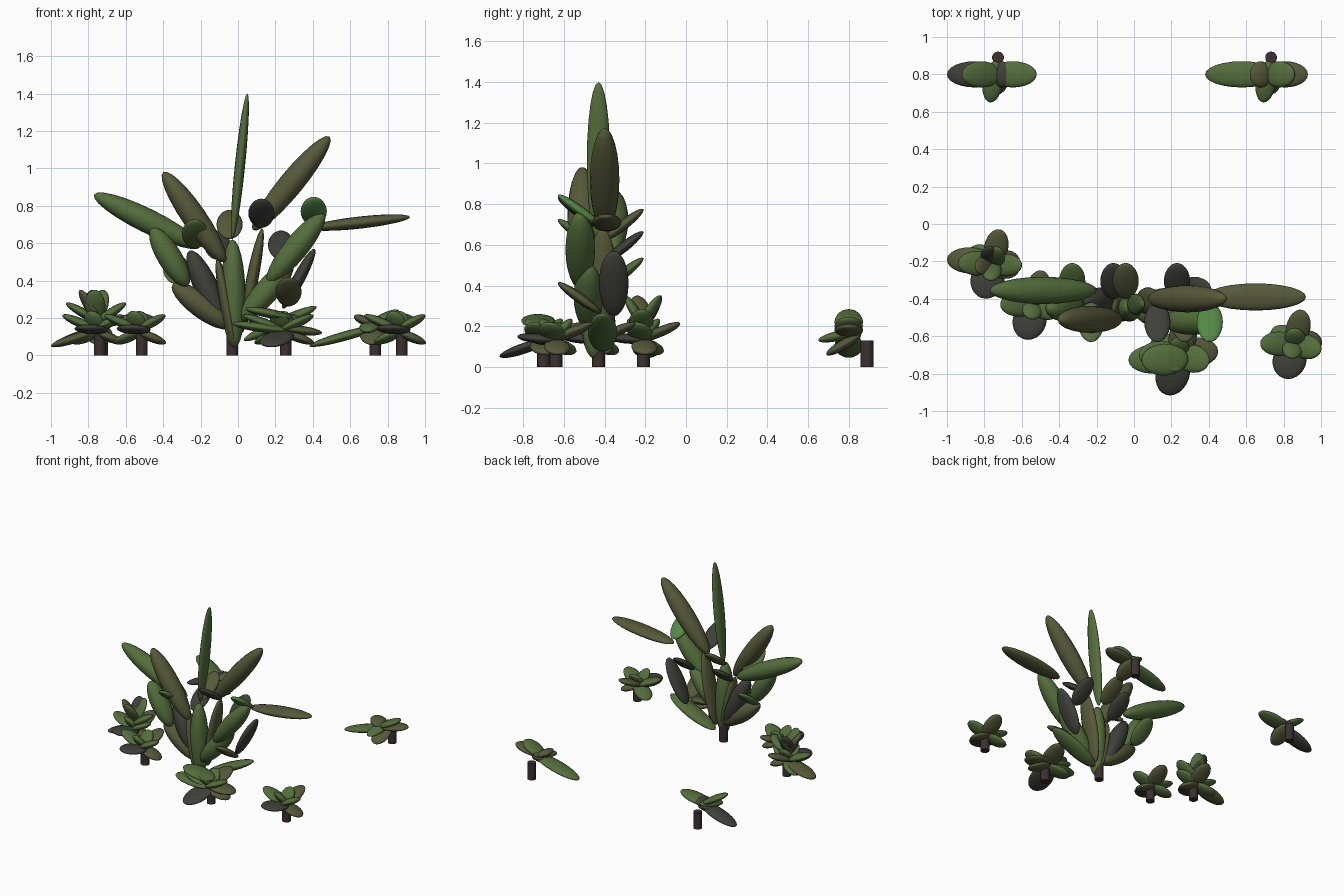
import bpy
from math import cos, sin, radians
from mathutils import Vector, Matrix

if "Cube" in bpy.data.objects:
    bpy.data.objects.remove(bpy.data.objects["Cube"])


def material(name, rgb):
    m = bpy.data.materials.new(name)
    m.diffuse_color = (*rgb, 1)
    m.use_nodes = True
    m.node_tree.nodes["Principled BSDF"].inputs["Base Color"].default_value = m.diffuse_color
    return m


MATS = {
    'g': material('leaf_green', (0.09, 0.155, 0.045)),
    'o': material('leaf_olive', (0.095, 0.10, 0.042)),
    'd': material('leaf_dark', (0.05, 0.052, 0.042)),
    'b': material('leaf_bright', (0.09, 0.25, 0.06)),
}
BARK = material('bark', (0.045, 0.03, 0.03))


def leaf(name, a, b, mat, width=0.14, thick=0.05):
    """Flattened ellipsoid from point a to point b; its width lies level."""
    a, b = Vector(a), Vector(b)
    d = b - a
    zax = d.normalized()
    xax = Vector((0, 0, 1)).cross(zax).normalized()
    rot = Matrix((xax, zax.cross(xax), zax)).transposed().to_4x4()
    bpy.ops.mesh.primitive_uv_sphere_add(segments=16, ring_count=12, radius=1)
    ob = bpy.context.object
    ob.name = name + '_leaf'
    ob.data.transform(rot @ Matrix.Diagonal((width / 2, thick / 2, d.length / 2, 1)))
    ob.location = (a + b) / 2
    bpy.ops.object.shade_smooth()
    ob.data.materials.append(MATS[mat])


def stem(name, x, y, h=0.13):
    bpy.ops.mesh.primitive_cylinder_add(vertices=14, radius=0.032, depth=h, location=(x, y, h / 2))
    ob = bpy.context.object
    ob.name = name + '_stem'
    bpy.ops.object.shade_smooth_by_angle()
    ob.data.materials.append(BARK)


def ring(name, x, y, z, angles, reach, rise, mats, width=0.14):
    """Leaves radiating from one point."""
    for ang, mat in zip(angles, mats):
        u = Vector((cos(radians(ang)), sin(radians(ang)), 0))
        c = Vector((x, y, z))
        leaf(name, c - u * 0.015, c + u * reach + Vector((0, 0, rise)), mat, width)


def rosette(name, x, y, s=1.0, droop=0.02):
    """Small plant: raised ring, drooping ring and two upright inner leaves."""
    stem(name, x + 0.015, y)
    ring(name, x, y, 0.13, (180, 78), 0.185 * s, 0.085, 'go', 0.13 * s)
    ring(name, x, y, 0.13, (-15,), 0.145 * s, 0.085, 'g', 0.13 * s)
    ring(name, x, y, 0.13, (150, 5), 0.145 * s, -0.065, 'go', 0.13 * s)
    ring(name, x, y, 0.13, (252,), 0.195 * s, droop, 'd', 0.18)
    ring(name, x, y, 0.13, (90, 245), 0.08 * s, 0.105, 'gg', 0.11)


# Four small rosettes; the far left has a second tier, the front one broad leaves
rosette('right_plant', 0.86, -0.64)
rosette('near_left_plant', -0.53, -0.43)
rosette('far_left_plant', -0.755, -0.21)
ring('far_left_plant', -0.76, -0.21, 0.18, (65, 265, 200, 100), 0.09, 0.17, 'ggod', 0.11)
ring('far_left_plant', -0.75, -0.22, 0.17, (0,), 0.15, 0.11, 'g', 0.12)
leaf('far_left_plant', (-0.75, -0.20, 0.13), (-1.0, -0.19, 0.05), 'o')
rosette('front_plant', 0.24, -0.70, 1.15, -0.08)
leaf('front_plant', (0.27, -0.71, 0.13), (-0.03, -0.73, 0.17), 'g', 0.16)
leaf('front_plant', (0.29, -0.72, 0.20), (0.04, -0.73, 0.25), 'g', 0.17)
leaf('front_plant', (0.20, -0.69, 0.15), (0.45, -0.68, 0.12), 'o', 0.16)

# Two back plants: flat fan along x plus two leaves facing forward
BACK = {
    'back_left_plant': (-0.74, [(-0.26, -0.11, 'd'), (0.22, 0.05, 'g'), (-0.18, 0.12, 'g'), (0.08, 0.03, 'd')]),
    'back_right_plant': (0.72, [(-0.34, -0.11, 'g'), (0.21, 0.04, 'o'), (0.14, 0.08, 'g'), (-0.1, 0.05, 'o')]),
}
for name, (x, tips) in BACK.items():
    stem(name, x + 0.013, 0.89)
    for dx, dz, mat in tips:
        leaf(name, (x - 0.16 * dx, 0.80, 0.16), (x + dx, 0.80, 0.16 + dz), mat)
    leaf(name, (x, 0.87, 0.18), (x - 0.03, 0.65, 0.13), 'g', 0.11)
    leaf(name, (x, 0.86, 0.16), (x, 0.69, 0.06), 'o', 0.14)

# Tall plant: full leaves of the sideways fan (x, z at base; x, z at tip; y)
stem('tall_plant', -0.03, -0.43, 0.2)
FULL = [
    (0.08, 0.67, 0.49, 1.17, -0.40, 'o'), (-0.20, 0.58, -0.77, 0.86, -0.355, 'g'),
    (-0.07, 0.50, -0.40, 0.98, -0.51, 'o'), (-0.07, 0.15, -0.26, 0.56, -0.41, 'd'),
    (-0.04, 0.15, -0.35, 0.38, -0.42, 'o'), (0.16, 0.39, 0.46, 0.76, -0.52, 'g'),
    (0.02, 0.19, 0.29, 0.50, -0.48, 'g'), (-0.02, 0.04, -0.03, 0.62, -0.45, 'g'),
    (-0.27, 0.37, -0.46, 0.68, -0.45, 'g'),
]
# Thin leaves of the same fan
THIN = [
    (0.38, 0.68, 0.92, 0.74, -0.39, 'o'),
    (0.24, 0.25, 0.41, 0.57, -0.355, 'd'), (0.02, 0.12, 0.13, 0.68, -0.41, 'o'),
    (0.03, 0.08, 0.42, 0.26, -0.41, 'g'), (-0.02, 0.04, -0.11, 0.52, -0.45, 'o'),
]
for group, thick in ((FULL, 0.13), (THIN, 0.065)):
    for x0, z0, x1, z1, y, mat in group:
        leaf('tall_plant', (x0, y, z0), (x1, y, z1), mat, 0.145, thick)
leaf('tall_plant', (-0.03, -0.43, 0.62), (0.05, -0.43, 1.40), 'g', 0.115, 0.055)

# Short leaves of the tall plant tilting up to the front or the back
FRONT = [(0.27, 0.34, 'o'), (0.125, 0.76, 'd'), (0.405, 0.77, 'b'), (-0.23, 0.65, 'g')]
REAR = [(-0.045, 0.70, 'o'), (0.23, 0.59, 'd'), (-0.33, 0.46, 'g'), (-0.11, 0.59, 'd')]
for group, y0, y1 in ((FRONT, -0.42, -0.63), (REAR, -0.40, -0.21)):
    for x, z, mat in group:
        leaf('tall_plant', (x, y0, z - 0.075), (x, y1, z + 0.075), mat)
